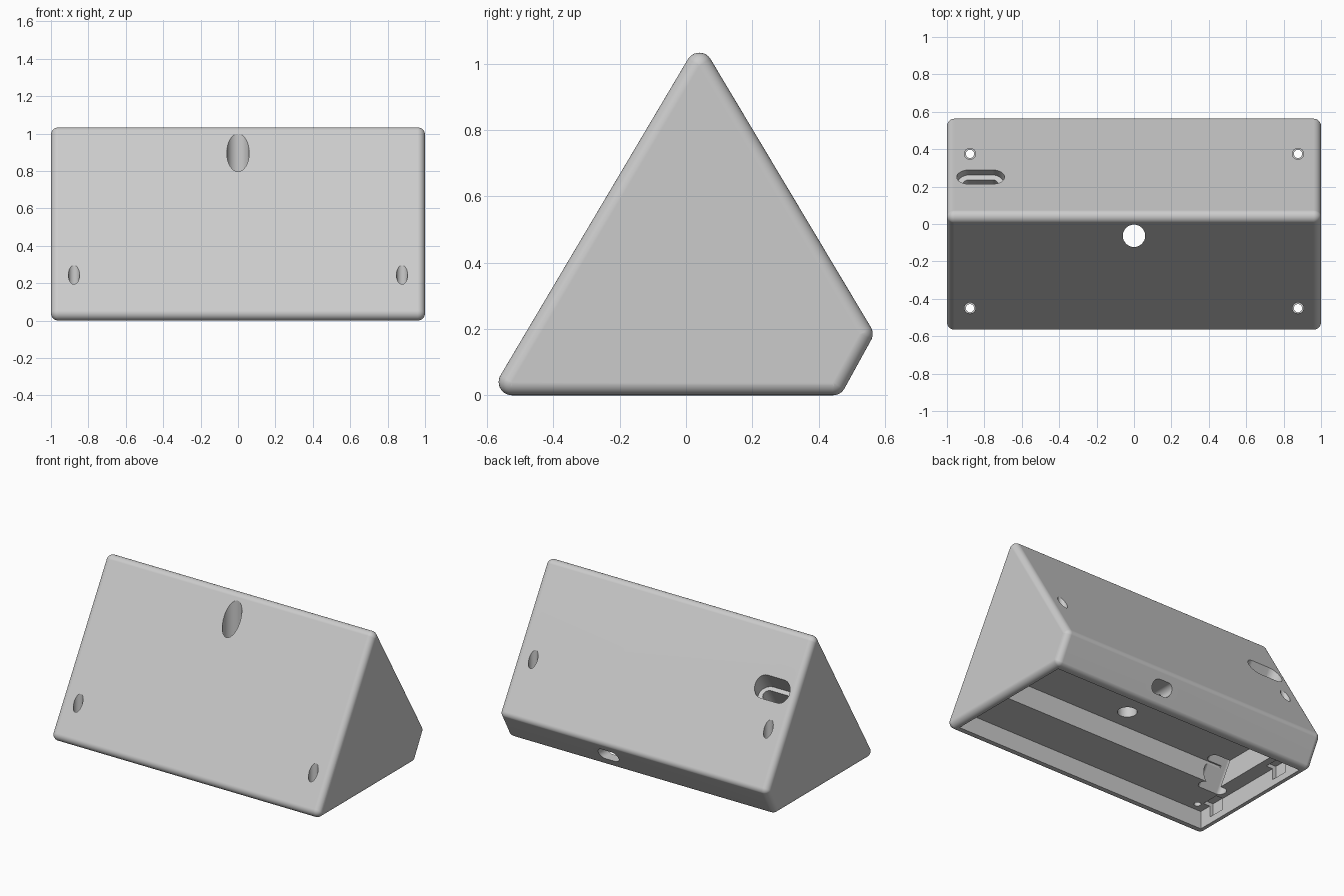
import bpy, bmesh, math
from mathutils import Matrix, Vector

if "Cube" in bpy.data.objects:
    bpy.data.objects.remove(bpy.data.objects["Cube"])

grey = bpy.data.materials.new("light_grey")
grey.diffuse_color = (0.6, 0.6, 0.6, 1)
grey.use_nodes = True
grey.node_tree.nodes["Principled BSDF"].inputs["Base Color"].default_value = grey.diffuse_color


def make_object(name, bm):
    bmesh.ops.recalc_face_normals(bm, faces=bm.faces[:])
    mesh = bpy.data.meshes.new(name)
    bm.to_mesh(mesh)
    bm.free()
    mesh.materials.append(grey)
    obj = bpy.data.objects.new(name, mesh)
    bpy.context.collection.objects.link(obj)
    return obj


def box(name, x0, x1, y0, y1, z0, z1, matrix=Matrix()):
    bm = bmesh.new()
    size = Matrix.Diagonal((x1 - x0, y1 - y0, z1 - z0, 1))
    mid = Vector((x0 + x1, y0 + y1, z0 + z1)) / 2
    bmesh.ops.create_cube(bm, size=1, matrix=matrix @ Matrix.Translation(mid) @ size)
    return make_object(name, bm)


def slot(name, width, height, z0, z1, matrix):
    """Round-ended prism along local z; a cylinder when width equals height."""
    bm = bmesh.new()
    r, n, pts = height / 2, 16, []
    for side in (1, -1):
        for i in range(n + 1):
            a = -math.pi / 2 + math.pi * i / n + (0 if side > 0 else math.pi)
            pts.append((side * (width / 2 - r) + r * math.cos(a), r * math.sin(a)))
    verts = [bm.verts.new((x, y, z0)) for x, y in pts]
    face = bm.faces.new(verts)
    new = bmesh.ops.extrude_face_region(bm, geom=[face])["geom"]
    top = [v for v in new if isinstance(v, bmesh.types.BMVert)]
    bmesh.ops.translate(bm, verts=top, vec=(0, 0, z1 - z0))
    bmesh.ops.remove_doubles(bm, verts=bm.verts[:], dist=1e-5)
    bmesh.ops.transform(bm, matrix=matrix, verts=bm.verts[:])
    return make_object(name, bm)


# Rounded wedge body: hull of small spheres placed at every corner
R = 0.04
corners = [(-0.525, R), (0.04, 0.993), (0.523, 0.185), (0.443, R)]
bm = bmesh.new()
for y, z in corners:
    for x in (-1 + R, 1 - R):
        m = Matrix.Translation((x, y, z)) @ Matrix.Rotation(math.pi / 2, 4, 'Y')
        bmesh.ops.create_uvsphere(bm, u_segments=32, v_segments=16, radius=R, matrix=m)
bmesh.ops.delete(bm, geom=bm.edges[:], context='EDGES_FACES')
bmesh.ops.convex_hull(bm, input=bm.verts[:])
bmesh.ops.delete(bm, geom=[v for v in bm.verts if not v.link_faces], context='VERTS')
bmesh.ops.dissolve_limit(bm, angle_limit=math.radians(1),
                         verts=bm.verts[:], edges=bm.edges[:])
body = make_object("enclosure_body", bm)

cutters = []
# Stepped cavity open at the bottom
cutters.append(box("lid_recess", -0.95, 0.95, -0.505, 0.42, -0.1, 0.12))
cutters.append(box("upper_cavity", -0.85, 0.85, -0.205, 0.30, 0.05, 0.265))

# Clip notches in both end walls
for s in (-1, 1):
    for y in (-0.36, 0.23):
        xs = sorted((s * 0.90, s * 0.975))
        cutters.append(box("clip_notch", *xs, y - 0.06, y + 0.06, 0.045, 0.145))

# Large vertical hole near the ridge
cutters.append(slot("sensor_hole", 0.12, 0.12, 0.1, 1.2, Matrix.Translation((0, -0.063, 0))))

# Counterbored screw holes
for x in (-0.877, 0.877):
    for y in (-0.45, 0.375):
        at = Matrix.Translation((x, y, 0))
        cutters.append(slot("screw_hole", 0.044, 0.044, 0.05, 0.9, at))
        cutters.append(slot("screw_head", 0.06, 0.06, 0.17, 0.9, at))

# Stepped port in the sloping back, running parallel to the front face
tilt = (Matrix.Translation((-0.82, 0.25, 0.715))
        @ Matrix.Rotation(math.radians(-31), 4, 'X'))
cutters.append(slot("port_recess", 0.255, 0.13, -0.085, 0.2, tilt))
cutters.append(slot("port_opening", 0.195, 0.07, -0.38, 0.0, tilt))
# Offset channel from the port down into the cavity
cutters.append(box("port_link", -0.0975, 0.0975, -0.15, 0.035, -0.38, -0.30, tilt))
cutters.append(slot("port_channel", 0.195, 0.07, -0.88, -0.34,
                    tilt @ Matrix.Translation((0, -0.115, 0))))

# Cable outlet through the lower back edge
outlet = Matrix.Translation((0.215, 0, 0.095)) @ Matrix.Rotation(math.pi / 2, 4, 'X')
cutters.append(slot("cable_outlet", 0.15, 0.08, -0.7, -0.35, outlet))

# Cut everything out of the body
bpy.context.view_layer.objects.active = body
for c in cutters:
    mod = body.modifiers.new("cut", 'BOOLEAN')
    mod.operation = 'DIFFERENCE'
    mod.solver = 'EXACT'
    mod.object = c
    bpy.ops.object.modifier_apply(modifier=mod.name)
    bpy.data.objects.remove(c)

# Smooth rounded edges while keeping the walls flat
body.select_set(True)
bpy.ops.object.shade_smooth_by_angle(angle=math.radians(30))
wn = body.modifiers.new("flat_walls", 'WEIGHTED_NORMAL')
wn.keep_sharp = True
